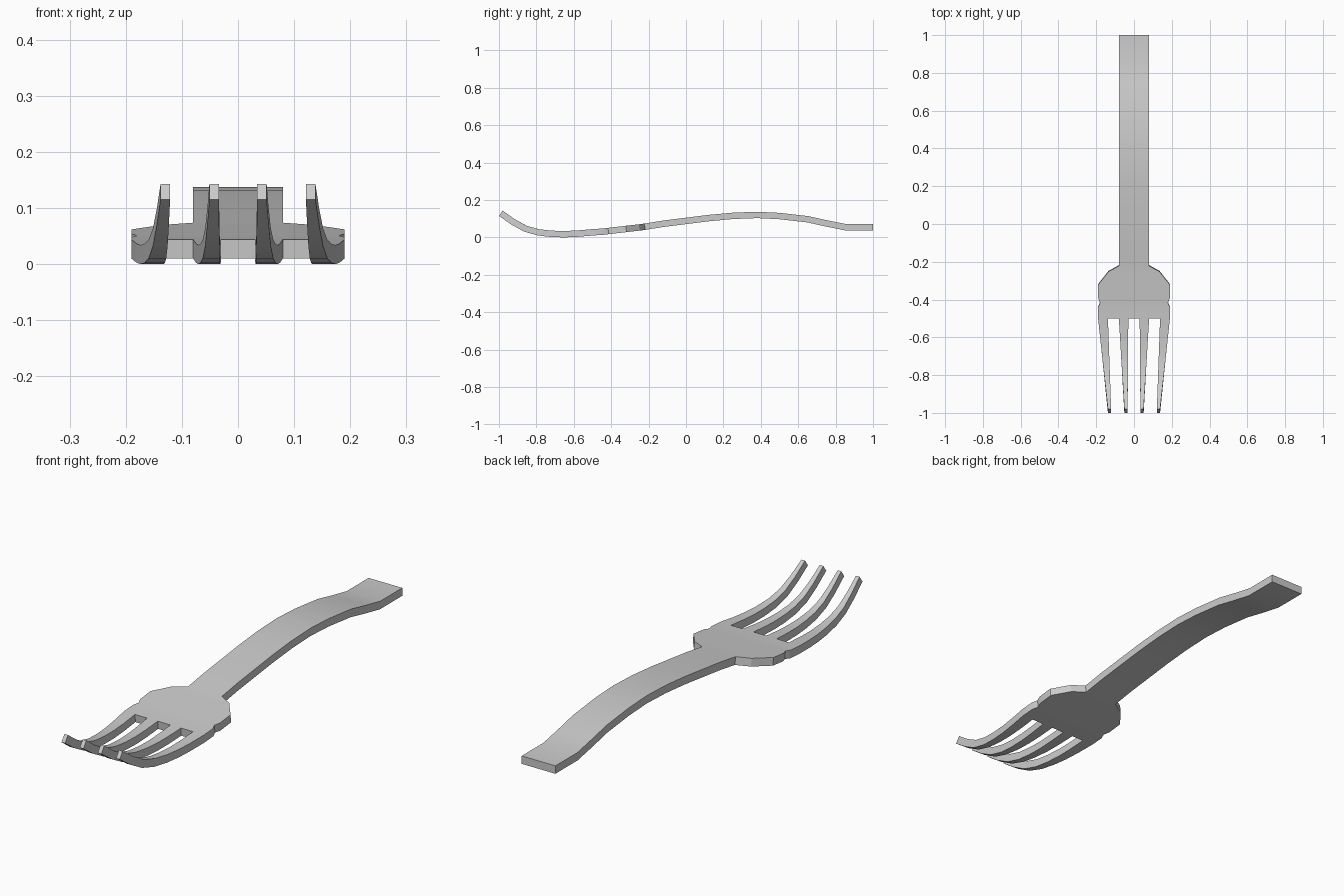
import bpy, bmesh

if "Cube" in bpy.data.objects:
    bpy.data.objects.remove(bpy.data.objects["Cube"])

THICK = 0.034

# Stations along the fork: y, centre height z, half width (tips to handle end)
TINES = [(-0.99, 0.129), (-0.925, 0.083), (-0.86, 0.047), (-0.79, 0.027),
         (-0.72, 0.019), (-0.65, 0.017), (-0.58, 0.020)]
BODY = [(-0.50, 0.027, 0.19), (-0.44, 0.031, 0.19), (-0.415, 0.034, 0.18),
        (-0.39, 0.037, 0.19), (-0.32, 0.045, 0.19), (-0.25, 0.053, 0.135),
        (-0.22, 0.057, 0.08), (-0.12, 0.073, 0.08), (0.0, 0.088, 0.08),
        (0.12, 0.103, 0.08), (0.25, 0.115, 0.08), (0.38, 0.120, 0.08),
        (0.50, 0.114, 0.08), (0.65, 0.097, 0.08), (0.75, 0.075, 0.08),
        (0.85, 0.055, 0.08), (1.0, 0.055, 0.08)]

# Column edges of the right half: half gap, inner tine, gap, outer tine
ROOT_X = [0.0, 0.03, 0.08, 0.138, 0.19]
TIP_X = [0.0, 0.034, 0.051, 0.121, 0.138]

rows = []
for y, z in TINES:
    t = (-0.5 - y) / 0.49
    rows.append([(a + (b - a) * t, y, z) for a, b in zip(ROOT_X, TIP_X)])
for y, z, w in BODY:
    rows.append([(x * w / 0.19, y, z) for x in ROOT_X])

# Half sheet of the fork, leaving the gaps between the tines open
bm = bmesh.new()
grid = [[bm.verts.new(p) for p in row] for row in rows]
for i in range(len(grid) - 1):
    for j in range(4):
        if i < len(TINES) and j % 2 == 0:
            continue
        bm.faces.new((grid[i][j], grid[i][j + 1],
                      grid[i + 1][j + 1], grid[i + 1][j]))
bmesh.ops.delete(bm, geom=[v for v in bm.verts if not v.link_faces], context='VERTS')
mesh = bpy.data.meshes.new("fork")
bm.to_mesh(mesh)
bm.free()
fork = bpy.data.objects.new("fork", mesh)
bpy.context.collection.objects.link(fork)

# Mirror to the full width, then give the sheet its thickness
mirror = fork.modifiers.new("mirror", 'MIRROR')
mirror.use_axis[0] = True
solid = fork.modifiers.new("thickness", 'SOLIDIFY')
solid.thickness = THICK
solid.offset = 0
bpy.context.view_layer.objects.active = fork
fork.select_set(True)
bpy.ops.object.convert(target='MESH')
bpy.ops.object.shade_smooth_by_angle(angle=0.4)
